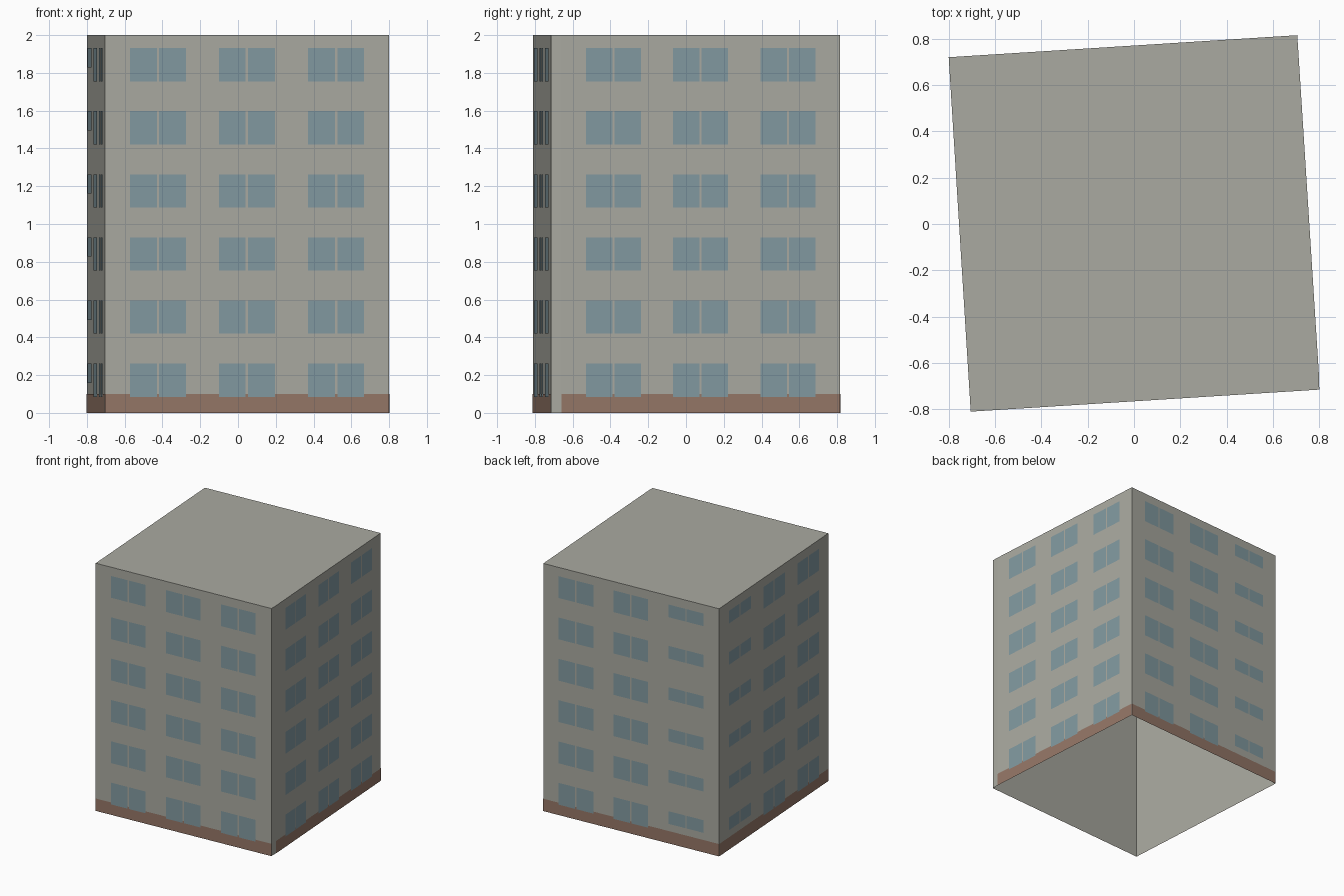
import bpy
import bmesh
from mathutils import Vector

cube = bpy.data.objects.get("Cube")
if cube:
    bpy.data.objects.remove(cube, do_unlink=True)

HEIGHT = 2.0
PLINTH = 0.1
STOREYS, PITCH, SILL, PANE = 6, 0.334, 0.085, 0.176
COLUMNS = ((0.088, 0.286), (0.401, 0.598), (0.715, 0.912))
GAP = 0.004

# Footprint, counter-clockwise, with a narrow strip at the front left corner
FOOTPRINT = [Vector(p) for p in
             ((-0.705, -0.81), (0.8, -0.715), (0.799, -0.66), (0.705, 0.815), (-0.8, 0.72))]
FRONT, STRIP, LEFT, BACK, RIGHT = range(5)
FACADES = (FRONT, LEFT, BACK, RIGHT)
# Columns whose lower half is sunk into the wall, as (facade, column)
SUNK = {(BACK, 2), (RIGHT, 0)}


def material(name, colour):
    mat = bpy.data.materials.new(name)
    mat.use_nodes = True
    mat.diffuse_color = (*colour, 1)
    bsdf = mat.node_tree.nodes["Principled BSDF"]
    bsdf.inputs["Base Color"].default_value = (*colour, 1)
    bsdf.inputs["Roughness"].default_value = 0.9
    return mat


def finish(name, bm, mat):
    mesh = bpy.data.meshes.new(name)
    bm.to_mesh(mesh)
    bm.free()
    mesh.materials.append(mat)
    obj = bpy.data.objects.new(name, mesh)
    bpy.context.collection.objects.link(obj)
    return obj


def panel(bm, side, t0, t1, z0, z1, offset=0.0):
    """Upright quad on one side of the footprint, between fractions t0 and t1."""
    a, b = FOOTPRINT[side], FOOTPRINT[(side + 1) % len(FOOTPRINT)]
    along = (b - a).normalized()
    out = Vector((along.y, -along.x)) * offset
    p, q = a.lerp(b, t0) + out, a.lerp(b, t1) + out
    corners = ((p, z0), (q, z0), (q, z1), (p, z1))
    bm.faces.new([bm.verts.new((c.x, c.y, z)) for c, z in corners])


concrete = material("warm grey concrete", (0.402, 0.402, 0.356))
glass = material("blue grey glass", (0.223, 0.323, 0.356))
brick = material("brown brick", (0.301, 0.184, 0.136))

# Walls and roof, open underneath
bm = bmesh.new()
for side in range(len(FOOTPRINT)):
    panel(bm, side, 0, 1, 0, HEIGHT)
bm.faces.new([bm.verts.new((p.x, p.y, HEIGHT)) for p in FOOTPRINT])
bmesh.ops.remove_doubles(bm, verts=bm.verts, dist=0.0001)
finish("walls_and_roof", bm, concrete)

# Plinth band on the four main facades
bm = bmesh.new()
for side in FACADES:
    panel(bm, side, 0, 1, 0, PLINTH, 0.002)
finish("plinth", bm, brick)

# Paired window panes, three per storey on each facade
bm = bmesh.new()
for side in FACADES:
    for col, (t0, t1) in enumerate(COLUMNS):
        mid = (t0 + t1) / 2
        for storey in range(STOREYS):
            z0 = SILL + storey * PITCH
            z1 = z0 + PANE
            if (side, col) in SUNK:
                z0 += PANE * 0.42
            panel(bm, side, t0, mid - GAP, z0, z1, 0.004)
            panel(bm, side, mid + GAP, t1, z0, z1, 0.004)
finish("windows", bm, glass)
